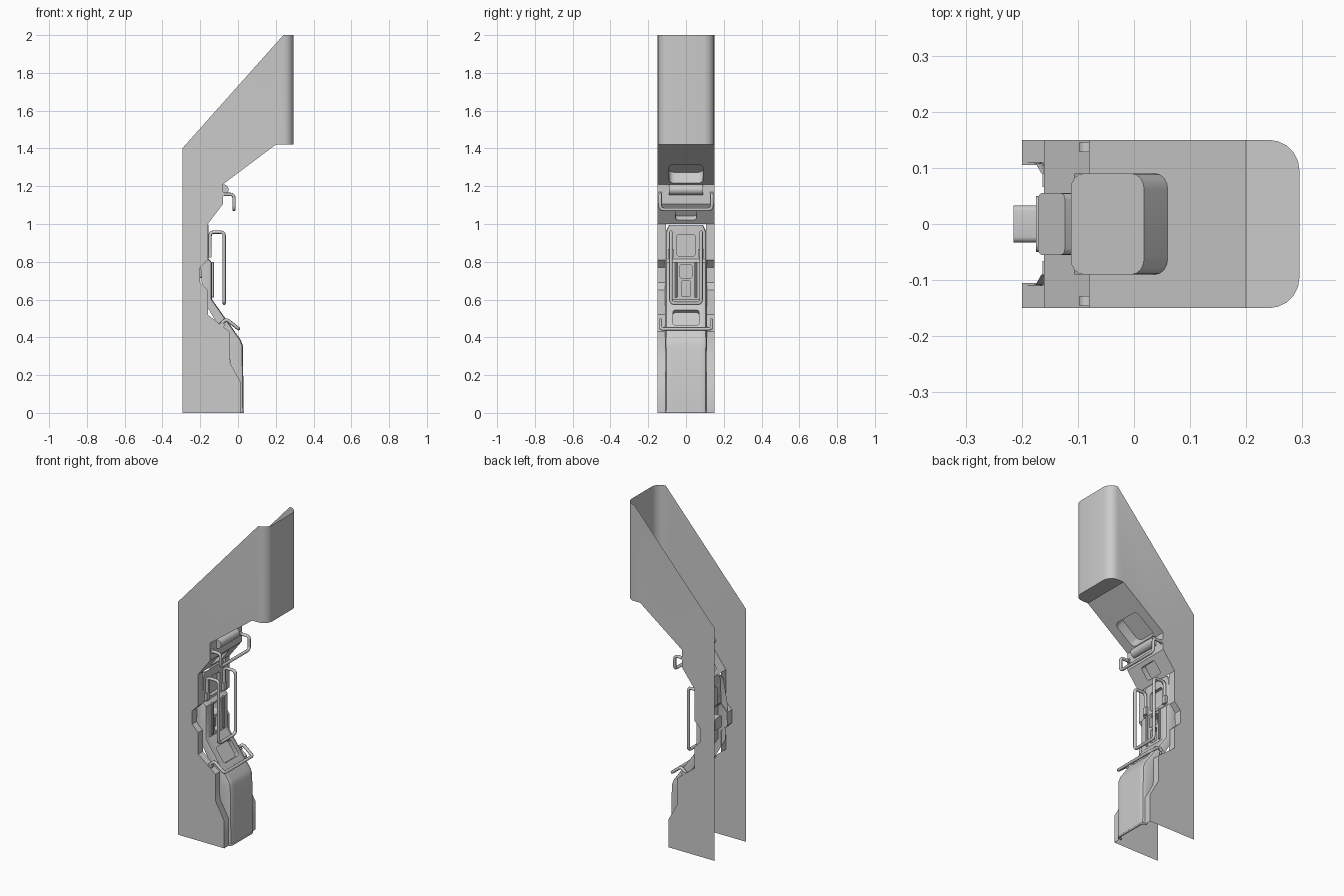
import bpy, bmesh, math
from mathutils import Vector

if "Cube" in bpy.data.objects:
    bpy.data.objects.remove(bpy.data.objects["Cube"])

def finish(bm, name):
    bmesh.ops.remove_doubles(bm, verts=bm.verts, dist=0.0005)
    bmesh.ops.recalc_face_normals(bm, faces=bm.faces)
    me = bpy.data.meshes.new(name)
    bm.to_mesh(me)
    bm.free()
    ob = bpy.data.objects.new(name, me)
    bpy.context.collection.objects.link(ob)
    bpy.ops.object.select_all(action='DESELECT')
    bpy.context.view_layer.objects.active = ob
    ob.select_set(True)
    bpy.ops.object.shade_smooth_by_angle(angle=math.radians(35))
    return ob

def face(bm, pts):
    return bm.faces.new([bm.verts.new(p) for p in pts])

def lattice(bm, rows):
    """Quads between consecutive rows of points."""
    for r0, r1 in zip(rows, rows[1:]):
        for i in range(len(r0) - 1):
            face(bm, [r0[i], r0[i + 1], r1[i + 1], r1[i]])

def panel(bm, a, b, w, holes=()):
    """Flat strip from a down to b (x, z), with rounded pockets
    given as (z_top, z_bottom, half_width, radius, depth)."""
    A, B = Vector((a[0], 0, a[1])), Vector((b[0], 0, b[1]))
    d = (B - A).normalized()
    inward = Vector((d.z, 0, -d.x))
    Y = Vector((0, 1, 0))
    def loop(pts):
        vs = [bm.verts.new(p) for p in pts]
        return [bm.edges.new((vs[i], vs[i - 1])) for i in range(len(vs))]
    edges = loop([A - Y * w, A + Y * w, B + Y * w, B - Y * w])
    for zt, zb, hw, r, depth in holes:
        s0, s1 = ((z - a[1]) / d.z for z in (zt, zb))
        ring = []
        for k, (sy, ss) in enumerate(((1, s1 - r), (-1, s1 - r), (-1, s0 + r), (1, s0 + r))):
            for j in range(5):
                t = math.radians(90 * k + 22.5 * j)
                ring.append(A + d * (ss + r * math.sin(t)) + Y * (sy * (hw - r) + r * math.cos(t)))
        edges += loop(ring)
        floor = [p + inward * depth for p in ring]
        lattice(bm, [ring + ring[:1], floor + floor[:1]])
        face(bm, floor)
    bmesh.ops.triangle_fill(bm, use_beauty=True, edges=edges, normal=-inward)

def wire(name, half, radius=0.009, bend=0.02):
    """Bent rod: half path with +y, mirrored to -y, corners rounded."""
    pts = [Vector(p) for p in half]
    pts += [Vector((p.x, -p.y, p.z)) for p in reversed(pts)]
    path = [pts[0]]
    for p, q, r in zip(pts, pts[1:], pts[2:]):
        u = q + (p - q).normalized() * min(bend, (p - q).length * .45)
        v = q + (r - q).normalized() * min(bend, (r - q).length * .45)
        for t in (0, .33, .67, 1):
            path.append(u * (1 - t) ** 2 + q * 2 * t * (1 - t) + v * t * t)
    path.append(pts[-1])
    cu = bpy.data.curves.new(name, 'CURVE')
    cu.dimensions = '3D'
    cu.bevel_depth = radius
    cu.bevel_resolution = 2
    cu.use_fill_caps = True
    sp = cu.splines.new('POLY')
    sp.points.add(len(path) - 1)
    for s, p in zip(sp.points, path):
        s.co = (*p, 1)
    ob = bpy.data.objects.new(name, cu)
    bpy.context.collection.objects.link(ob)

def cylinder(name, loc, r, length):
    bpy.ops.mesh.primitive_cylinder_add(vertices=20, radius=r, depth=length, location=loc,
                                        rotation=(math.pi / 2, 0, 0))
    bpy.context.object.name = name
    bpy.ops.object.shade_smooth_by_angle(angle=math.radians(35))

# Outer shell: open at the back and top
W = 0.15
edge = [(.2, 1.42), (-.08, 1.21), (-.08, 1.105), (-.16, 1.0), (-.16, .81), (-.2, .77), (-.2, .69),
        (-.16, .65), (-.16, .52), (-.045, .43), (-.045, .27), (.013, .165), (.013, 0)]
side = [(-.295, 0), (-.295, 1.4), (.24, 2), (.24, 1.42)] + edge
bm = bmesh.new()
for s in (-1, 1):
    face(bm, [(x, s * W, z) for x, z in side])
    lattice(bm, [[(x, s * W, z), (x, s * .105, z)] for x, z in edge[3:]])
# rounded nose wall and its underside
arc = [(.24 + .055 * math.sin(t), W - .055 + .055 * math.cos(t))
       for t in (math.radians(18 * i) for i in range(6))]
arc += [(x, -y) for x, y in reversed(arc)]
lattice(bm, [[(x, y, z) for x, y in arc] for z in (1.42, 2)])
face(bm, [(x, y, 1.42) for x, y in arc] + [(.2, -W, 1.42), (.2, W, 1.42)])
# underside with its two pockets
panel(bm, edge[0], edge[1], W, [(1.315, 1.217, .09, .028, .07)])
panel(bm, edge[1], edge[2], W)
panel(bm, edge[2], edge[3], W, [(1.085, 1.022, .055, .012, .035)])
finish(bm, "outer_shell")

# Centre insert: (x, z, back x, front half width, wall half width)
rows = [(-.155, .995, -.165, .075, .09), (-.155, .96, -.175, .09, .108),
        (-.155, .815, -.2, .09, .11), (-.137, .795, -.2, .09, .11),
        (-.137, .6, -.185, .09, .11), (.015, .385, -.06, .092, .11),
        (.026, .355, -.055, .092, .11), (.03, 0, 0, .092, .108)]
bm = bmesh.new()
for s in (-1, 1):
    sect = []
    for x, z, back, f, w in rows:
        k = min(.016, (x - back) * .5)
        sect.append([(x, s * .075, z), (x, s * f, z), (x - k * .3, s * (f + (w - f) * .7), z),
                     (x - k, s * w, z), (back, s * w, z)])
    lattice(bm, sect)
pockets = {1: [(.945, .83, .05, .015, .02)],
           3: [(.785, .715, .033, .01, .078), (.7, .615, .024, .008, .03)],
           4: [(.545, .465, .07, .015, .025)]}
for i, (p, q) in enumerate(zip(rows, rows[1:])):
    panel(bm, p[:2], q[:2], .075, pockets.get(i, ()))
finish(bm, "centre_insert")

# Raised rails beside the pockets
for s in (-1, 1):
    bpy.ops.mesh.primitive_cube_add(size=1, location=(-.135, s * .052, .705))
    rail = bpy.context.object
    rail.name = "pocket_rail"
    rail.scale = (.016, .012, .19)
    bpy.ops.object.transform_apply(location=False, rotation=False)
    bev = rail.modifiers.new("bevel", 'BEVEL')
    bev.width = .003
    # grip sockets
    bpy.ops.mesh.primitive_cube_add(size=1, location=(-.152, s * .08, .845))
    bpy.context.object.name = "grip_socket"
    bpy.context.object.scale = (.022, .028, .045)

# Rim along the foot of the insert
wire("foot_rim", [(-.0, .108, .006), (.026, .1, .006)], .006, .008)

# Roller beneath the upper pocket
cylinder("roller", (-.078, 0, 1.182), .028, .18)

# Wire handles
wire("upper_handle", [(-.09, .137, 1.157), (-.021, .137, 1.157), (-.021, .137, 1.077)])
wire("main_grip", [(-.148, .08, .83), (-.148, .08, .957), (-.073, .08, .957), (-.073, .08, .58)])
wire("lower_handle", [(-.1, .135, .462), (-.062, .135, .497), (.003, .135, .445)], .009, .015)
for s in (-1, 1):
    cylinder("handle_pivot", (-.084, s * .137, 1.157), .013, .018)
    cylinder("handle_pivot_lower", (-.085, s * .135, .465), .013, .018)
